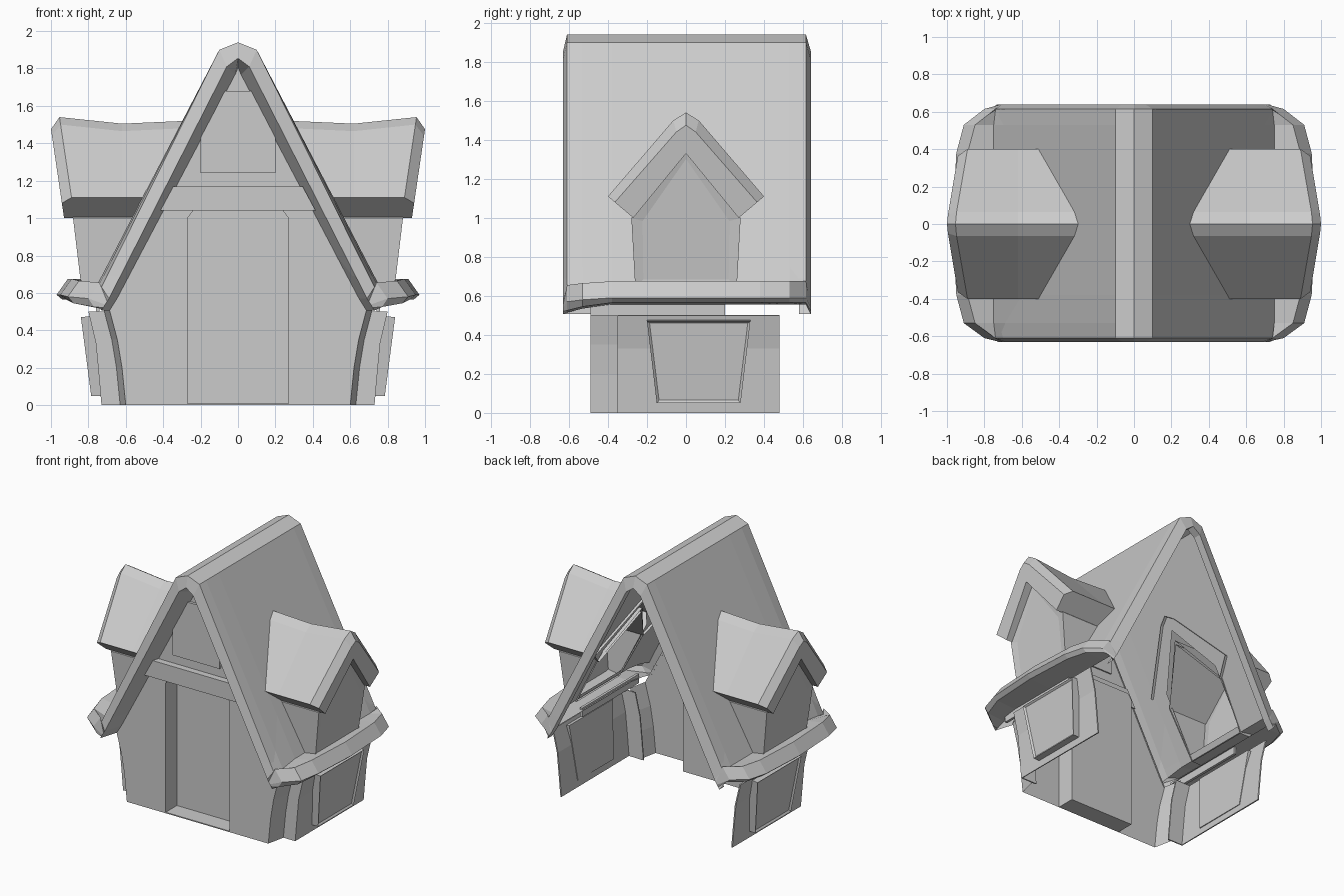
import bpy
import bmesh

if "Cube" in bpy.data.objects:
    bpy.data.objects.remove(bpy.data.objects["Cube"])

grey = bpy.data.materials.new("plain_grey")
grey.use_nodes = True
grey.diffuse_color = (0.6, 0.6, 0.6, 1)
grey.node_tree.nodes["Principled BSDF"].inputs["Base Color"].default_value = (0.6, 0.6, 0.6, 1)


def loft(name, rings, closed=True, start=True, end=True, mirror=False, inset=None, thick=0):
    """Skin a list of equal-length rings; optionally cap the ends, inset the end cap, mirror, thicken."""
    bm = bmesh.new()
    rows = [[bm.verts.new(p) for p in ring] for ring in rings]
    n = len(rows[0])
    for a, b in zip(rows, rows[1:]):
        for i in range(n if closed else n - 1):
            j = (i + 1) % n
            bm.faces.new((a[i], a[j], b[j], b[i]))
    if start and closed:
        bm.faces.new(rows[0])
    last = bm.faces.new(rows[-1]) if end and closed else None
    if len(rows) > 1:
        bmesh.ops.recalc_face_normals(bm, faces=bm.faces)
    if inset:
        bmesh.ops.inset_individual(bm, faces=[last], thickness=inset[0], depth=inset[1])
    bmesh.ops.remove_doubles(bm, verts=bm.verts, dist=0.0005)
    mesh = bpy.data.meshes.new(name)
    bm.to_mesh(mesh)
    bm.free()
    mesh.materials.append(grey)
    ob = bpy.data.objects.new(name, mesh)
    bpy.context.collection.objects.link(ob)
    if thick:
        ob.modifiers.new("thickness", 'SOLIDIFY').thickness = thick
    if mirror:
        ob.modifiers.new("mirror", 'MIRROR')
    return ob


def both(half):
    """Complete a half profile about its first coordinate; a centre point stays single."""
    return [(-a, b) for a, b in reversed(half) if a > 0] + half


def slab(name, outline, y0, y1):
    """Extrude an (x, z) outline along y."""
    return loft(name, [[(x, y, z) for x, z in outline] for y in (y0, y1)])


def slope_x(z):
    """Horizontal position of the main roof slope at a height."""
    return 0.1 + 0.52 * (1.9 - z)


# Main roof: steep slopes, blunt ridge and flared rounded eaves
def roof_ring(y, reach, dz, foot):
    half = [(0, 1.94), (0.1, 1.9), (foot, 0.65 + dz), (reach - 0.06, 0.675 + dz / 2),
            (reach, 0.59 + dz / 2), (reach - 0.03, 0.565 + dz), (0.73, 0.555 + dz)]
    return [(x, y, z) for x, z in both(half)]


def rim_ring(y, shift=0):
    half = [(0, 1.855 - 1.2 * shift), (0.06 - shift, 1.81 - shift)]
    half += [(0.69 + 0.01 * i - shift, 0.57 - 0.016 * i) for i in range(5)]
    return [(x, y, z) for x, z in both(half)]


roof = [rim_ring(-0.485, 0.045), rim_ring(-0.63)]
for y, reach, dz, foot in [(-0.61, 0.8, -0.04, 0.74), (-0.53, 0.91, -0.02, 0.75),
                           (-0.38, 0.95, 0, 0.75), (0, 0.97, 0, 0.75), (0.38, 0.95, 0, 0.75),
                           (0.53, 0.91, 0, 0.75), (0.615, 0.8, 0, 0.74)]:
    roof.append(roof_ring(y, reach, dz, foot))
roof += [rim_ring(0.64), rim_ring(0.58)]
main_roof = loft("main_roof", roof, closed=False)

# Openings in the slopes behind the dormers
bm = bmesh.new()
bm.from_mesh(main_roof.data)
for point, normal in [((0, 0.26, 0), (0, 1, 0)), ((0, -0.26, 0), (0, 1, 0)),
                      ((0, 0, 0.69), (0, 0, 1)), ((0, 0, 1.43), (0, 1, 0.78)),
                      ((0, 0, 1.43), (0, -1, 0.78))]:
    bmesh.ops.bisect_plane(bm, geom=bm.verts[:] + bm.edges[:] + bm.faces[:],
                           plane_co=point, plane_no=normal)
opening = []
for face in bm.faces:
    c = face.calc_center_median()
    if abs(c.x) > 0.25 and c.z > 0.69 and abs(c.y) < min(0.26, 0.78 * (1.43 - c.z)):
        opening.append(face)
bmesh.ops.delete(bm, geom=opening, context='FACES')
bm.to_mesh(main_roof.data)
bm.free()

# Front gable wall with a recessed door and flared returns
edge = [(0.6, 0), (0.62, 0.2), (0.645, 0.35), (0.69, 0.52)]
door = [(-0.27, 0), (-0.27, 1.0), (-0.24, 1.04), (0.24, 1.04), (0.27, 1.0), (0.27, 0)]
gable = edge + [(0, 1.82)] + [(-x, z) for x, z in reversed(edge)] + door
loft("front_wall", [[(x, -0.49, z) for x, z in gable]], end=False)
loft("wall_returns", [[(x, -0.49, z), (x + 0.03, -0.35, z)] for x, z in edge],
     closed=False, mirror=True)
loft("door_jambs", [[(x, y, z) for x, z in door] for y in (-0.49, -0.35)], closed=False)
slab("door_panel", door, -0.355, -0.35)
slab("door_threshold", [(-0.27, 0), (0.27, 0), (0.27, 0.008), (-0.27, 0.008)], -0.49, -0.355)

# Cross beam and attic panel
slab("cross_beam", both([(0.415, 1.04), (0.345, 1.17)])[::-1], -0.54, -0.48)
slab("attic_panel", both([(0.07, 1.68), (0.2, 1.43), (0.2, 1.24)]), -0.51, -0.48)

# Flared side walls, open at the back
side = [[(0.6 + out, -0.35, z), (0.73 + out, -0.35, z), (0.73 + out, 0.48, z)]
        for out, z in [(0, 0), (0.015, 0.17), (0.03, 0.33), (0.07, 0.5)]]
loft("side_walls", side, closed=False, mirror=True, thick=0.01)
loft("wall_plates", [[(x, -0.49, 0.5), (x, 0.2, 0.5), (x, 0.2, 0.57), (x, -0.49, 0.57)]
                     for x in (0.74, 0.76)], mirror=True)

# Tapered window boxes on the side walls
loft("side_windows", [
    [(0.72, -0.15, 0.05), (0.72, 0.28, 0.05), (0.76, 0.33, 0.48), (0.76, -0.2, 0.48)],
    [(0.785, -0.15, 0.05), (0.785, 0.28, 0.05), (0.84, 0.33, 0.47), (0.84, -0.2, 0.47)],
], mirror=True, inset=(0.018, -0.012))

# Dormer bodies with a lightly recessed gable panel
body = both([(0, 1.36), (0.28, 1.0), (0.26, 0.64)])
loft("dormer_bodies", [[(slope_x(z) - 0.01, y, z) for y, z in body],
                       [(0.84 + 0.12 * (z - 0.65), y, z) for y, z in body]],
     start=False, mirror=True, inset=(0.06, -0.008))


# Dormer roofs: sagging ridge, thick eaves and a leaning outer rim
def dormer_profile(ridge):
    # the underside point closes the chevron
    return both([(0, ridge), (0.065, ridge - 0.04), (0.4, 1.11), (0.27, 1.0)]) + [(0, 1.33)]


inner = [(slope_x(z) - 0.02, y, z) for y, z in dormer_profile(1.52)]
middle = [(0.62, y, z) for y, z in dormer_profile(1.505)]
outer = [(0.89 + 0.15 * (z - 1.11), y, z) for y, z in dormer_profile(1.54)]
rim = both([(0, 1.475), (0.05, 1.44), (0.365, 1.08), (0.27, 1.0)]) + [(0, 1.33)]
loft("dormer_roofs", [inner, middle, outer, [(0.93 + 0.147 * (z - 1), y, z) for y, z in rim]],
     start=False, mirror=True)
